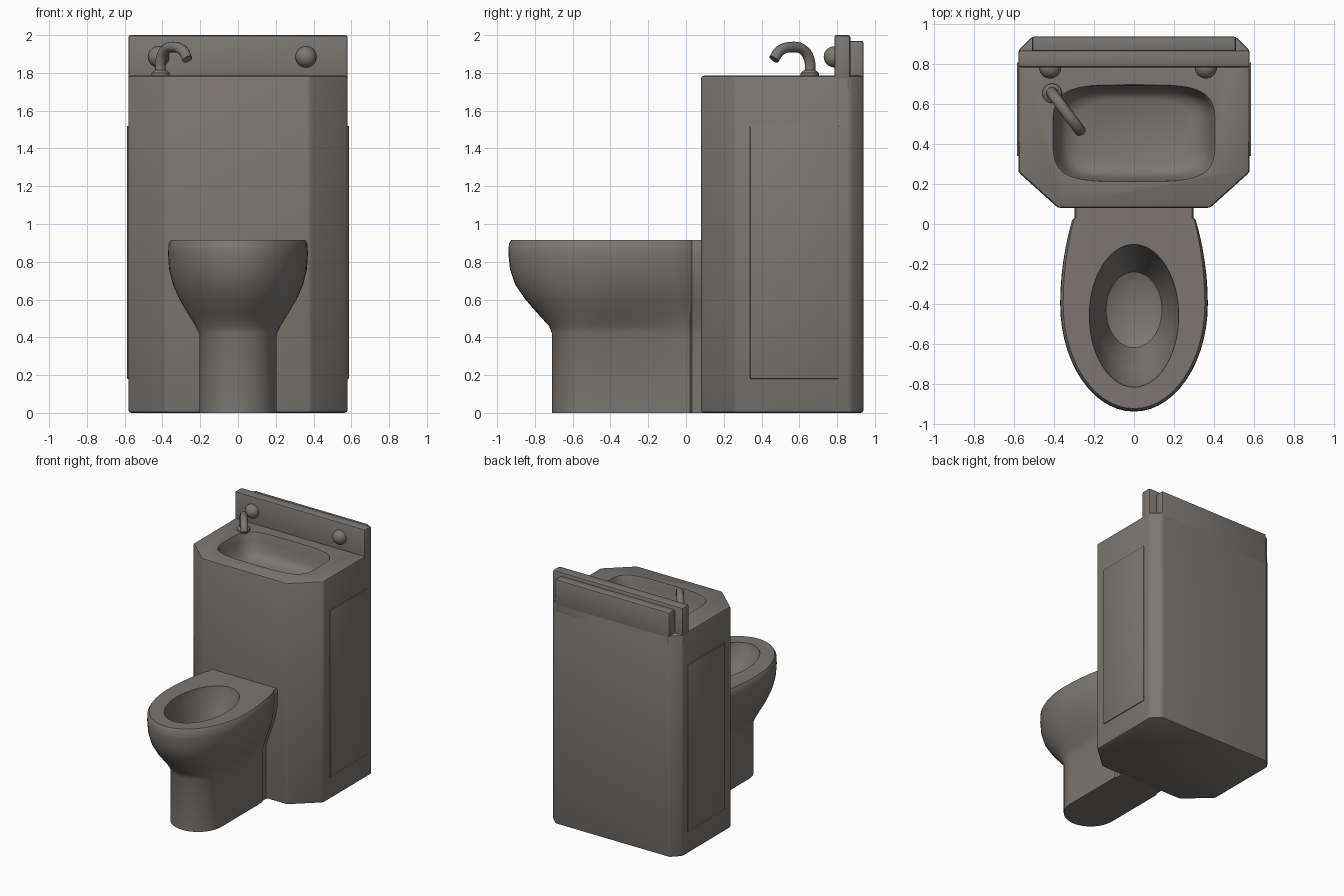
import bpy, bmesh, math
from mathutils import Vector

if "Cube" in bpy.data.objects:
    bpy.data.objects.remove(bpy.data.objects["Cube"], do_unlink=True)

metal = bpy.data.materials.new("warm_grey_metal")
metal.use_nodes = True
metal.diffuse_color = (0.2, 0.183, 0.168, 1)
metal.node_tree.nodes["Principled BSDF"].inputs["Base Color"].default_value = metal.diffuse_color


def activate(ob):
    bpy.ops.object.select_all(action='DESELECT')
    ob.select_set(True)
    bpy.context.view_layer.objects.active = ob


def smooth(ob, angle=35):
    activate(ob)
    bpy.ops.object.shade_smooth_by_angle(angle=math.radians(angle))


def loft(name, rings):
    """Solid skinned through equal-length rings, capped at both ends."""
    bm = bmesh.new()
    loops = [[bm.verts.new(p) for p in ring] for ring in rings]
    n = len(loops[0])
    for a, b in zip(loops, loops[1:]):
        for i in range(n):
            j = (i + 1) % n
            bm.faces.new((a[i], a[j], b[j], b[i]))
    bm.faces.new(loops[0])
    bm.faces.new(loops[-1])
    bmesh.ops.recalc_face_normals(bm, faces=bm.faces[:])
    me = bpy.data.meshes.new(name)
    bm.to_mesh(me)
    bm.free()
    me.materials.append(metal)
    ob = bpy.data.objects.new(name, me)
    bpy.context.collection.objects.link(ob)
    return ob


def bevel(ob, width, segments=2):
    m = ob.modifiers.new("soft_edges", 'BEVEL')
    m.width, m.segments = width, segments
    m.limit_method = 'ANGLE'
    activate(ob)
    bpy.ops.object.modifier_apply(modifier=m.name)


def carve(ob, cutter):
    m = ob.modifiers.new("hollow", 'BOOLEAN')
    m.operation, m.solver, m.object = 'DIFFERENCE', 'EXACT', cutter
    cutter.hide_render = True
    activate(ob)
    bpy.ops.object.modifier_apply(modifier=m.name)
    bpy.data.objects.remove(cutter, do_unlink=True)


def box(name, x0, x1, y0, y1, z0, z1, width=0.012):
    base = [(x0, y0), (x1, y0), (x1, y1), (x0, y1)]
    ob = loft(name, [[(x, y, z) for x, y in base] for z in (z0, z1)])
    bevel(ob, width)
    smooth(ob)
    return ob


def oval(cx, cy, z, rx, ry, power=2.0, n=56):
    """Superellipse ring."""
    pts = []
    for i in range(n):
        c, s = math.cos(2 * math.pi * i / n), math.sin(2 * math.pi * i / n)
        pts.append((cx + rx * math.copysign(abs(c) ** (2 / power), c),
                    cy + ry * math.copysign(abs(s) ** (2 / power), s), z))
    return pts


# Cabinet with chamfered corners and a sunken basin
half = [(0.38, 0.08), (0.58, 0.26), (0.58, 0.87), (0.51, 0.94)]
outline = half + [(-x, y) for x, y in reversed(half)]
cabinet = loft("cabinet", [[(x, y, z) for x, y in outline] for z in (0, 1.785)])
bevel(cabinet, 0.015)
basin_steps = [(1.80, 1.01), (1.775, 0.98), (1.72, 0.95), (1.65, 0.9), (1.61, 0.82), (1.59, 0.68)]
carve(cabinet, loft("basin_cutter", [oval(0, 0.455, z, 0.41 * s, 0.245 * s, 4) for z, s in basin_steps]))
smooth(cabinet)

# Service panels on both sides
for side, name in ((1, "left"), (-1, "right")):
    xs = sorted((side * 0.575, side * 0.587))
    box(name + "_side_panel", *xs, 0.34, 0.81, 0.18, 1.52, 0.004)

# Backsplash and the wall plate behind it
box("backsplash", -0.58, 0.58, 0.785, 0.87, 1.70, 2.0)
box("wall_plate", -0.51, 0.51, 0.86, 0.94, 1.70, 1.97)


# Toilet bowl and pedestal in one skin
def bowl_ring(z, w, front, mid, back):
    """Rounded front, tapering sides and a narrow neck into the cabinet."""
    right = [(w * math.sin(t), mid - (mid - front) * math.cos(t))
             for t in (math.pi / 2 * i / 14 for i in range(1, 15))]
    for i in range(1, 7):
        f = i / 6
        right.append((w + (back - w) * f * f, mid + (0.02 - mid) * f))
    neck = back - 0.012
    right += [(neck, 0.032), (neck, 0.1)]
    pts = [(0, front)] + right + [(-x, y) for x, y in reversed(right)]
    return [(x, y, z) for x, y in pts]


bowl_steps = [
    (0.0, 0.205, -0.71, -0.5, 0.205),
    (0.42, 0.205, -0.71, -0.5, 0.205),
    (0.46, 0.225, -0.725, -0.49, 0.215),
    (0.52, 0.262, -0.78, -0.46, 0.235),
    (0.60, 0.31, -0.85, -0.43, 0.265),
    (0.68, 0.345, -0.905, -0.41, 0.29),
    (0.76, 0.365, -0.932, -0.4, 0.305),
    (0.84, 0.37, -0.94, -0.4, 0.31),
    (0.895, 0.368, -0.938, -0.4, 0.31),
    (0.915, 0.355, -0.925, -0.4, 0.302),
]
bowl = loft("toilet_bowl", [bowl_ring(*step) for step in bowl_steps])
cavity_steps = [(0.93, 0.225, 0.36, -0.46), (0.86, 0.22, 0.35, -0.46), (0.74, 0.19, 0.28, -0.44),
                (0.62, 0.165, 0.235, -0.43), (0.53, 0.14, 0.19, -0.43), (0.5, 0.09, 0.13, -0.43)]
carve(bowl, loft("cavity_cutter", [oval(0, cy, z, rx, ry) for z, rx, ry, cy in cavity_steps]))
smooth(bowl)

# Faucet: collar and a bent spout swung over the basin
collar = loft("faucet_collar", [oval(-0.41, 0.655, z, r, r, n=24)
                                for z, r in ((1.77, 0.05), (1.80, 0.048), (1.815, 0.03))])
smooth(collar)

path = [(-0.41, 0.655, 1.78), (-0.41, 0.655, 1.86), (-0.388, 0.625, 1.918),
        (-0.34, 0.56, 1.937), (-0.29, 0.495, 1.915), (-0.268, 0.465, 1.872)]
curve = bpy.data.curves.new("faucet_spout", 'CURVE')
curve.dimensions = '3D'
curve.bevel_depth, curve.bevel_resolution = 0.028, 4
curve.use_fill_caps = True
spline = curve.splines.new('BEZIER')
spline.bezier_points.add(len(path) - 1)
for point, co in zip(spline.bezier_points, path):
    point.co = Vector(co)
    point.handle_left_type = point.handle_right_type = 'AUTO'
curve.materials.append(metal)
spout = bpy.data.objects.new("faucet_spout", curve)
bpy.context.collection.objects.link(spout)
activate(spout)
bpy.ops.object.convert(target='MESH')
smooth(bpy.context.view_layer.objects.active, 50)

# Push buttons on the backsplash
for name, x in (("right_button", -0.42), ("left_button", 0.36)):
    bpy.ops.mesh.primitive_uv_sphere_add(segments=24, ring_count=14, radius=0.056, location=(x, 0.785, 1.885))
    button = bpy.context.object
    button.name = name
    button.data.materials.append(metal)
    smooth(button)
